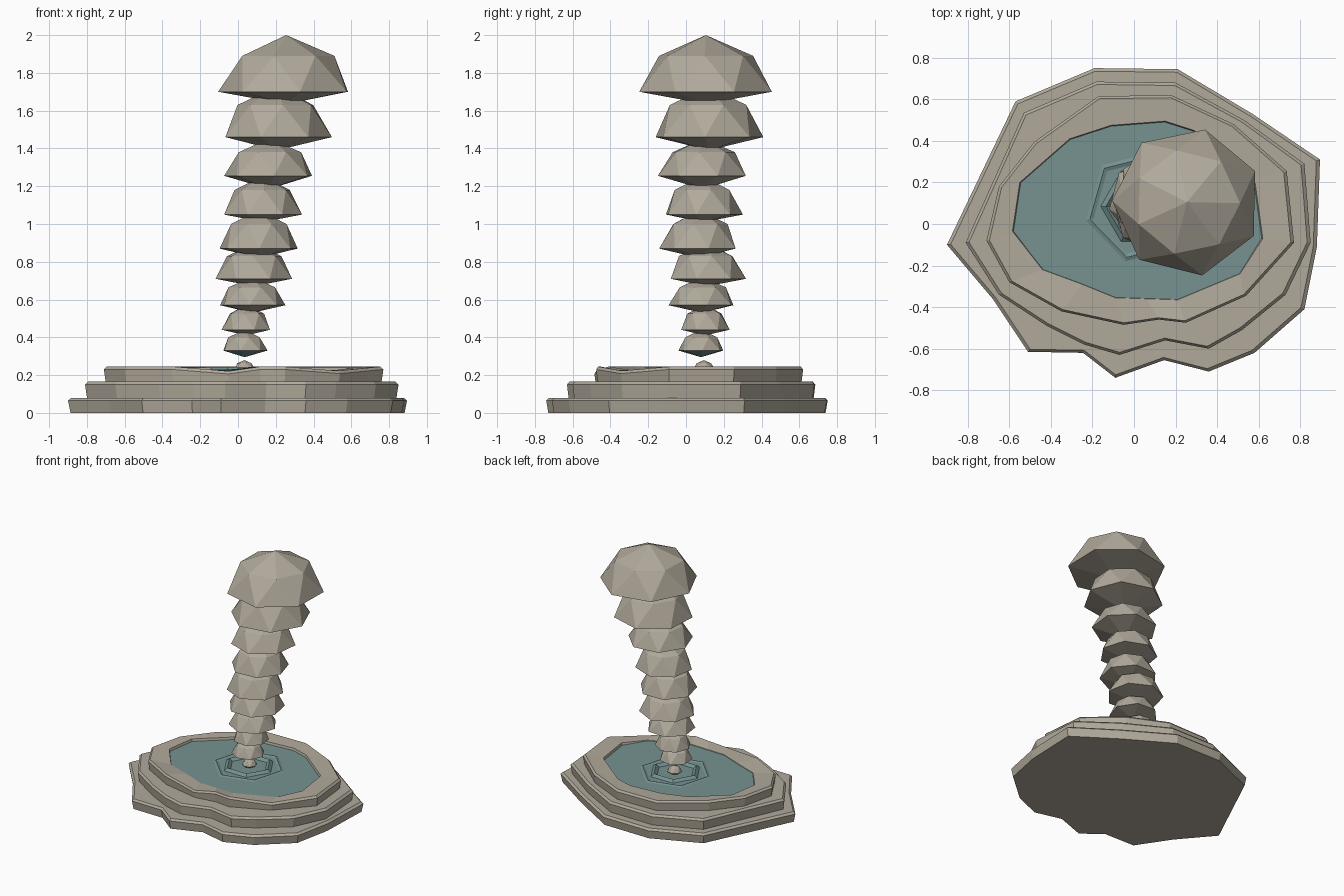
import bpy
import bmesh
from math import cos, sin, tau, radians

cube = bpy.data.objects.get("Cube")
if cube:
    bpy.data.objects.remove(cube, do_unlink=True)


def material(name, rgb):
    mat = bpy.data.materials.new(name)
    mat.use_nodes = True
    mat.diffuse_color = (*rgb, 1)
    mat.node_tree.nodes["Principled BSDF"].inputs["Base Color"].default_value = (*rgb, 1)
    return mat


STONE = material("warm grey stone", (0.44, 0.40, 0.33))
WATER = material("teal water", (0.18, 0.29, 0.285))


def ring(count, radius, z, centre=(0, 0), turn=0.0):
    """Regular polygon of points at one height."""
    return [(centre[0] + radius * cos(turn + tau * k / count),
             centre[1] + radius * sin(turn + tau * k / count), z) for k in range(count)]


def level(outline, z, scale=1.0):
    """Outline lifted to a height; z may be one value or a function of the index."""
    return [(x * scale, y * scale, z(k) if callable(z) else z)
            for k, (x, y) in enumerate(outline)]


def loft(name, rings, mats, cap_start=True, cap_end=True, triangles=False):
    """Skin a stack of equal rings, closing the ends where asked."""
    bm = bmesh.new()
    loops = [[bm.verts.new(p) for p in r] for r in rings]
    for low, high in zip(loops, loops[1:]):
        n = len(low)
        for k in range(n):
            j = (k + 1) % n
            if triangles:
                bm.faces.new((low[k], low[j], high[k]))
                bm.faces.new((low[j], high[j], high[k]))
            else:
                bm.faces.new((low[k], low[j], high[j], high[k]))
    if cap_start:
        bm.faces.new(loops[0][::-1])
    if cap_end:
        bm.faces.new(loops[-1])
    bmesh.ops.remove_doubles(bm, verts=bm.verts[:], dist=0.0005)
    bmesh.ops.recalc_face_normals(bm, faces=bm.faces[:])
    mesh = bpy.data.meshes.new(name)
    bm.to_mesh(mesh)
    bm.free()
    for mat in mats:
        mesh.materials.append(mat)
    obj = bpy.data.objects.new(name, mesh)
    bpy.context.collection.objects.link(obj)
    return obj


# Irregular outlines, counted clockwise from the right-hand side of the model
lower = [(-.90, -.10), (-.57, .59), (-.19, .75), (.21, .745), (.57, .53),
         (.895, .31), (.88, -.11), (.82, -.41), (.58, -.62), (.36, -.71),
         (.145, -.655), (-.09, -.74), (-.245, -.62), (-.51, -.615), (-.68, -.36)]
middle = [(-.81, -.09), (-.53, .535), (-.18, .685), (.2, .68), (.53, .5),
          (.82, .29), (.85, -.09), (.73, -.34), (.52, -.51), (.36, -.60),
          (.15, -.56), (-.07, -.63), (-.24, -.58), (-.42, -.49), (-.65, -.34)]
upper = [(-.71, -.08), (-.65, .18), (-.48, .395), (-.17, .615), (.18, .62),
         (.48, .48), (.735, .255), (.77, -.09), (.54, -.345), (.25, -.475),
         (.12, -.46), (-.05, -.485), (-.35, -.42), (-.6, -.28)]
pool = [(-.585, -.035), (-.55, .2), (-.31, .41), (-.11, .475), (.15, .495),
        (.29, .45), (.58, .22), (.62, -.07), (.51, -.24), (.21, -.365),
        (.06, -.36), (-.09, -.355), (-.25, -.29), (-.44, -.22)]

# Two lower stone steps with a chamfered top edge
for name, outline, base, top in (("lower_step", lower, 0, .08),
                                 ("middle_step", middle, .07, .165)):
    loft(name, [level(outline, base, .985), level(outline, top - .015),
                level(outline, top, .98)], [STONE])

# Upper step: rim with two worn dips around a hollow basin
dips = {8: .022, 11: .024}
loft("basin_rim", [level(upper, .155, .985),
                   level(upper, lambda k: .23 - dips.get(k, 0)),
                   level(upper, lambda k: .245 - dips.get(k, 0), .98),
                   level(pool, lambda k: .226 if 8 <= k <= 13 else .24),
                   level(pool, .18, .97)], [STONE])

# Water sheet and two hexagonal ripples
WATER_Z = .222
loft("water_surface", [level(pool, WATER_Z - .006, .995), level(pool, WATER_Z, .995)], [WATER])
middle_of_ripples = (.035, .085)
for name, radius, width, crest, turn in (("inner_ripple", .17, .03, .242, 0),
                                         ("outer_ripple", .255, .03, .229, radians(14))):
    loft(name, [ring(6, radius + side * width, z, middle_of_ripples, turn)
                for side, z in ((1, WATER_Z - .004), (0, crest), (-1, WATER_Z - .004))],
         [WATER], cap_start=False, cap_end=False)


def drop(name, centre, radius, foot, wide, shoulder, turn):
    """Faceted cap: shallow cone below, wide rim, narrower shoulder, pointed top."""
    n = 7
    peak = shoulder + (shoulder - wide) * .58
    return loft(name, [ring(n, 0, foot, centre),
                       ring(n, radius, wide, centre, turn),
                       ring(n, radius * .71, shoulder, centre, turn + tau / n / 2),
                       ring(n, 0, peak, centre)],
                [STONE, WATER], False, False, triangles=True)


# Leaning column of stacked drops, from bottom to top:
# centre x, centre y, radius, foot, widest height, shoulder height
column = [(.035, .08, .122, .295, .33, .40),
          (.045, .10, .132, .41, .44, .525),
          (.075, .085, .178, .53, .57, .665),
          (.085, .11, .208, .67, .71, .83),
          (.11, .07, .212, .82, .87, 1.0),
          (.13, .09, .212, 1.01, 1.05, 1.18),
          (.165, .09, .24, 1.185, 1.255, 1.38),
          (.205, .12, .293, 1.39, 1.46, 1.63),
          (.255, .105, .36, 1.635, 1.70, 1.89)]
for i, (x, y, radius, foot, wide, shoulder) in enumerate(column):
    turn = radians(76 + 23 * (len(column) - 1 - i))
    part = drop(f"column_drop_{i + 1}", (x, y), radius, foot, wide, shoulder, turn)
    # The underside of the lowest drop is wet
    if i == 0:
        for face in part.data.polygons:
            face.material_index = int(face.normal.z < -.1)

# Small stone breaking the surface below the column
drop("centre_stone", (.035, .095), .055, .19, .235, .263, 0)
